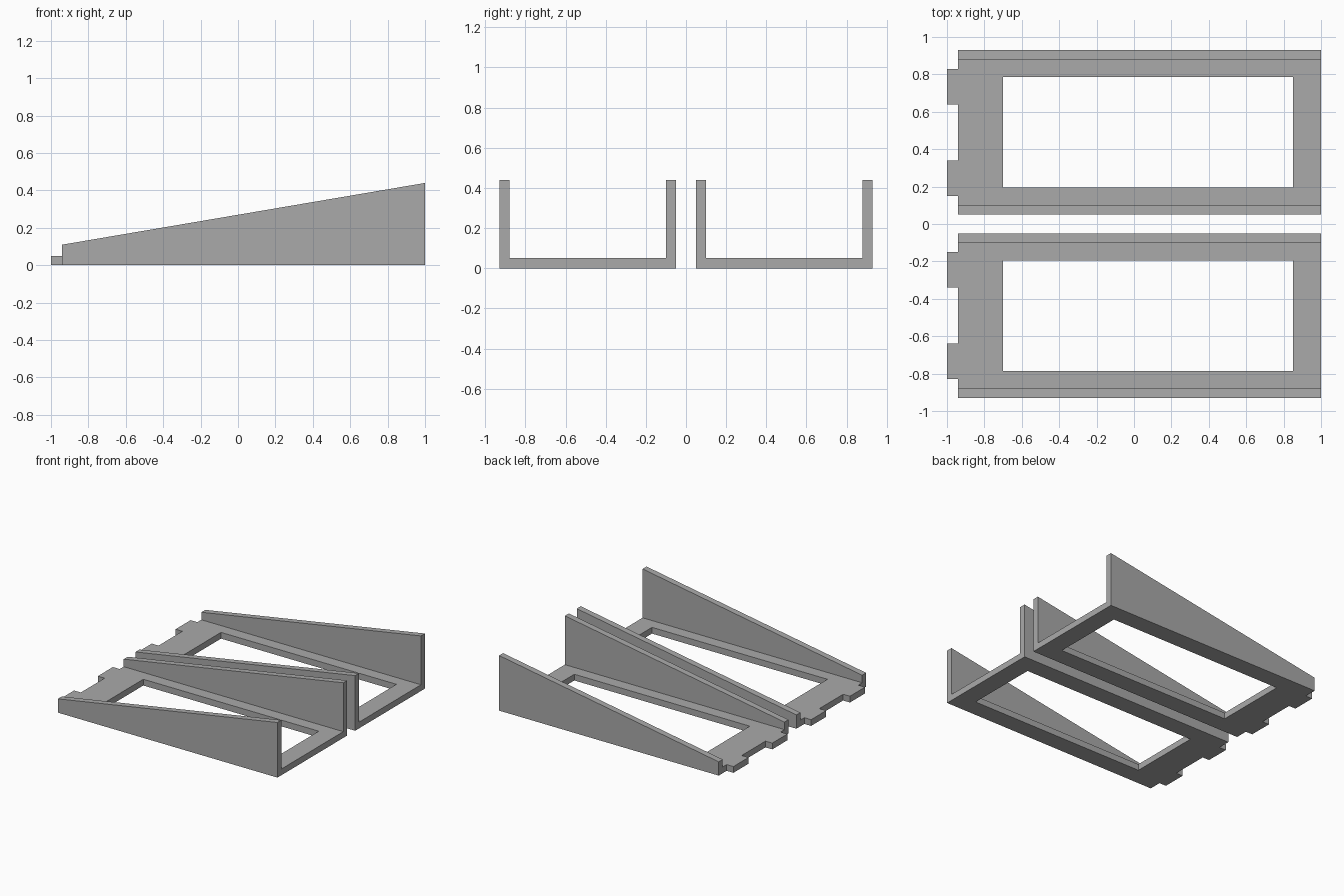
import bpy
import bmesh
from mathutils import Vector

cube = bpy.data.objects.get("Cube")
if cube:
    bpy.data.objects.remove(cube, do_unlink=True)

grey = bpy.data.materials.new("plain grey")
grey.use_nodes = True
colour = (0.4, 0.4, 0.4, 1)
grey.diffuse_color = colour
grey.node_tree.nodes["Principled BSDF"].inputs["Base Color"].default_value = colour

HALF_WIDTH = 0.44
WALL_INNER = 0.39
FLOOR_TOP = 0.05
TAB_ROOT = -0.94
TRAY_Y = 0.49


def prism(name, profile, y0, y1):
    """Extrude an (x, z) profile along y."""
    bm = bmesh.new()
    face = bm.faces.new([bm.verts.new((x, y0, z)) for x, z in profile])
    moved = bmesh.ops.extrude_face_region(bm, geom=[face])["geom"]
    verts = [g for g in moved if isinstance(g, bmesh.types.BMVert)]
    bmesh.ops.translate(bm, verts=verts, vec=Vector((0, y1 - y0, 0)))
    bmesh.ops.recalc_face_normals(bm, faces=bm.faces)
    mesh = bpy.data.meshes.new(name)
    bm.to_mesh(mesh)
    bm.free()
    mesh.materials.append(grey)
    obj = bpy.data.objects.new(name, mesh)
    bpy.context.collection.objects.link(obj)
    return obj


def cut(target, x0, x1, y0, y1, z0, z1):
    """Remove a box from the target."""
    cutter = prism("cutter", [(x0, z0), (x1, z0), (x1, z1), (x0, z1)], y0, y1)
    cutter.hide_render = True
    mod = target.modifiers.new("cut", "BOOLEAN")
    mod.operation = "DIFFERENCE"
    mod.solver = "EXACT"
    mod.object = cutter
    return cutter


# Wedge with a low step at the thin end for the tabs
wedge = [(-1, 0), (1, 0), (1, 0.44), (TAB_ROOT, 0.11),
         (TAB_ROOT, FLOOR_TOP), (-1, FLOOR_TOP)]
tray = prism("front_tray", wedge, -HALF_WIDTH, HALF_WIDTH)

# Channel between the side walls, then the floor window
cutters = [
    cut(tray, -1.2, 1.2, -WALL_INNER, WALL_INNER, FLOOR_TOP, 0.8),
    cut(tray, -0.7, 0.85, -0.295, 0.295, -0.2, 0.3),
]
# Gaps beside and between the two tabs
for y0, y1 in [(-0.6, -0.34), (-0.15, 0.15), (0.34, 0.6)]:
    cutters.append(cut(tray, -1.2, TAB_ROOT, y0, y1, -0.2, 0.3))

# Bake the cuts and discard the cutters
bpy.context.view_layer.update()
graph = bpy.context.evaluated_depsgraph_get()
tray_mesh = bpy.data.meshes.new_from_object(tray.evaluated_get(graph))
tray.modifiers.clear()
tray.data = tray_mesh
for cutter in cutters:
    bpy.data.objects.remove(cutter, do_unlink=True)
tray.data.materials.clear()
tray.data.materials.append(grey)
for poly in tray.data.polygons:
    poly.material_index = 0

# Two matching trays side by side
tray.location.y = -TRAY_Y
back = bpy.data.objects.new("back_tray", tray.data)
back.location.y = TRAY_Y
bpy.context.collection.objects.link(back)
